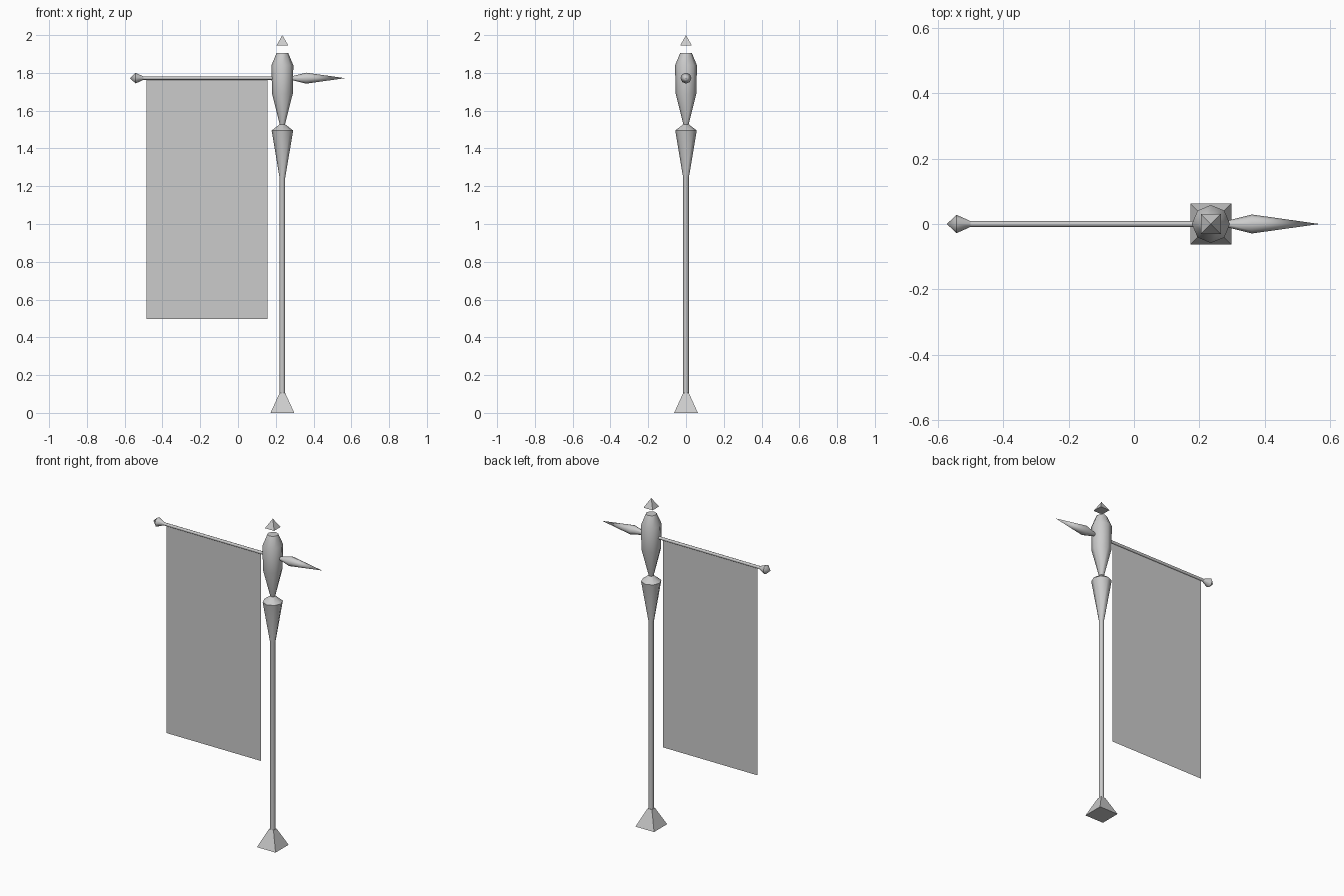
import bpy, bmesh, math
from mathutils import Matrix, Vector

if "Cube" in bpy.data.objects:
    bpy.data.objects.remove(bpy.data.objects["Cube"])

POLE_X = 0.235
BAR_Z = 1.772

metal = bpy.data.materials.new("plain_grey")
metal.diffuse_color = (0.6, 0.6, 0.6, 1)
metal.use_nodes = True
metal.node_tree.nodes["Principled BSDF"].inputs["Base Color"].default_value = metal.diffuse_color


def add_object(name, bm, smooth=False):
    bmesh.ops.recalc_face_normals(bm, faces=bm.faces)
    mesh = bpy.data.meshes.new(name)
    bm.to_mesh(mesh)
    bm.free()
    mesh.materials.append(metal)
    obj = bpy.data.objects.new(name, mesh)
    bpy.context.collection.objects.link(obj)
    if smooth:
        bpy.ops.object.select_all(action='DESELECT')
        obj.select_set(True)
        bpy.context.view_layer.objects.active = obj
        bpy.ops.object.shade_smooth_by_angle(angle=math.radians(50))
    return obj


def lathe(name, profile, sides, matrix, turn=0.0, smooth=True):
    """Stack rings of (radius, height) along local z; radius 0 makes a point."""
    bm = bmesh.new()
    rings = []
    for r, h in profile:
        if r == 0:
            rings.append([bm.verts.new(matrix @ Vector((0, 0, h)))])
            continue
        angles = [turn + 2 * math.pi * i / sides for i in range(sides)]
        rings.append([bm.verts.new(matrix @ Vector((r * math.cos(a), r * math.sin(a), h)))
                      for a in angles])
    for low, high in zip(rings, rings[1:]):
        for i in range(sides):
            j = (i + 1) % sides
            quad = [low[i % len(low)], low[j % len(low)],
                    high[j % len(high)], high[i % len(high)]]
            bm.faces.new(list(dict.fromkeys(quad)))
    for ring in (rings[0], rings[-1]):
        if len(ring) > 2:
            bm.faces.new(ring)
    return add_object(name, bm, smooth)


upright = Matrix.Translation((POLE_X, 0, 0))
along_x = Matrix.Translation((0, 0, BAR_Z)) @ Matrix.Rotation(math.pi / 2, 4, 'Y')
root2 = math.sqrt(2)

# Square foot and floating pyramid cap
lathe("foot", [(0.063 * root2, 0), (0.015 * root2, 0.105)], 4, upright, math.pi / 4, False)
lathe("cap", [(0.031 * root2, 1.945), (0, 2.0)], 4, upright, math.pi / 4, False)

# Pole with its two swollen sections
lathe("pole", [(0.015, 0.10), (0.015, 1.245), (0.057, 1.495), (0.014, 1.528),
               (0.055, 1.69), (0.058, 1.84), (0.031, 1.905)], 8, upright)

# Crossbar with a knob on one end and a long spike on the other
lathe("crossbar", [(0.009, -0.51), (0.009, 0.21)], 8, along_x)
lathe("knob", [(0, -0.572), (0.028, -0.542), (0.009, -0.50)], 8, along_x)
lathe("spike", [(0.009, 0.28), (0.029, 0.36), (0, 0.567)], 8, along_x)

# Flat hanging banner
bm = bmesh.new()
bm.faces.new([bm.verts.new((x, 0, z)) for x, z in
              ((-0.484, 0.498), (0.156, 0.498), (0.156, 1.768), (-0.484, 1.768))])
add_object("banner", bm)
